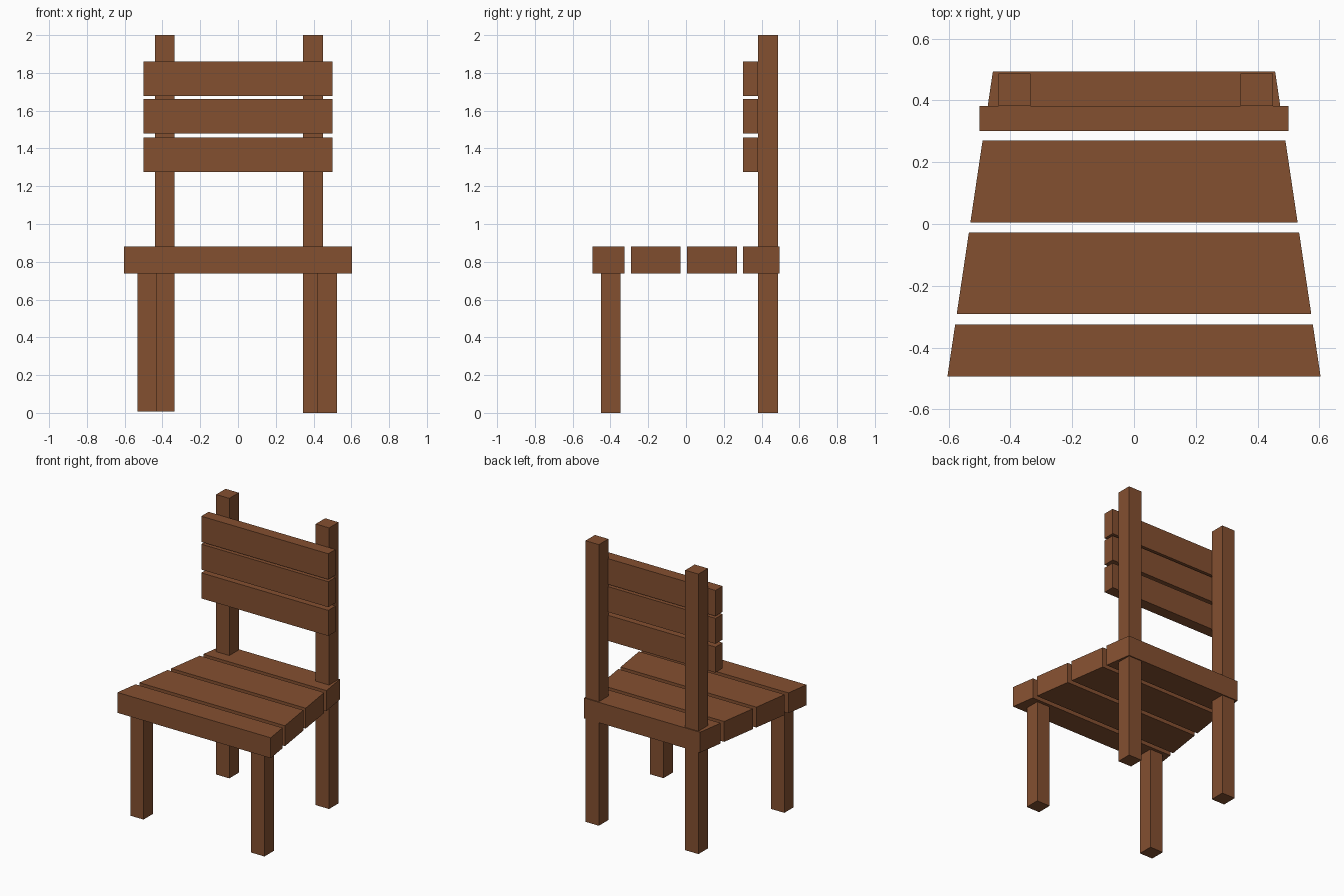
import bpy

if "Cube" in bpy.data.objects:
    bpy.data.objects.remove(bpy.data.objects["Cube"])

wood = bpy.data.materials.new("brown_wood")
wood.diffuse_color = (0.231, 0.08, 0.03, 1)
wood.use_nodes = True
wood.node_tree.nodes["Principled BSDF"].inputs["Base Color"].default_value = wood.diffuse_color


def board(name, y, z, front_x, back_x=None):
    """Six-sided board whose x range may change from front to back."""
    back_x = back_x or front_x
    verts = [(x, yy, zz) for zz in z
             for yy, xs in zip(y, (front_x, back_x)) for x in xs]
    faces = [(0, 2, 3, 1), (4, 5, 7, 6), (0, 1, 5, 4),
             (2, 6, 7, 3), (0, 4, 6, 2), (1, 3, 7, 5)]
    mesh = bpy.data.meshes.new(name)
    mesh.from_pydata(verts, [], faces)
    mesh.materials.append(wood)
    obj = bpy.data.objects.new(name, mesh)
    bpy.context.collection.objects.link(obj)
    return obj


def seat_span(y):
    """Seat narrows steadily toward the back."""
    half = 0.53 - 0.149 * y
    return (-half, half)


# Seat planks
SEAT_Z = (0.737, 0.882)
for i, y in enumerate([(-0.494, -0.325), (-0.291, -0.028),
                       (0.005, 0.27), (0.302, 0.494)]):
    board(f"seat_plank_{i + 1}", y, SEAT_Z, seat_span(y[0]), seat_span(y[1]))

# Front legs
FRONT_Y = (-0.451, -0.346)
board("front_leg_left", FRONT_Y, (0.008, 0.74), (-0.532, -0.428))
board("front_leg_right", FRONT_Y, (0.0, 0.74), (0.42, 0.524))

# Back legs running up into the backrest posts
BACK_Y = (0.381, 0.487)
board("back_post_left", BACK_Y, (0.008, 2.0), (-0.439, -0.335))
board("back_post_right", BACK_Y, (0.0, 2.0), (0.345, 0.45))

# Backrest slats
for i, z in enumerate([(1.275, 1.457), (1.48, 1.661), (1.677, 1.86)]):
    board(f"backrest_slat_{i + 1}", (0.301, 0.382), z, (-0.5, 0.5))
